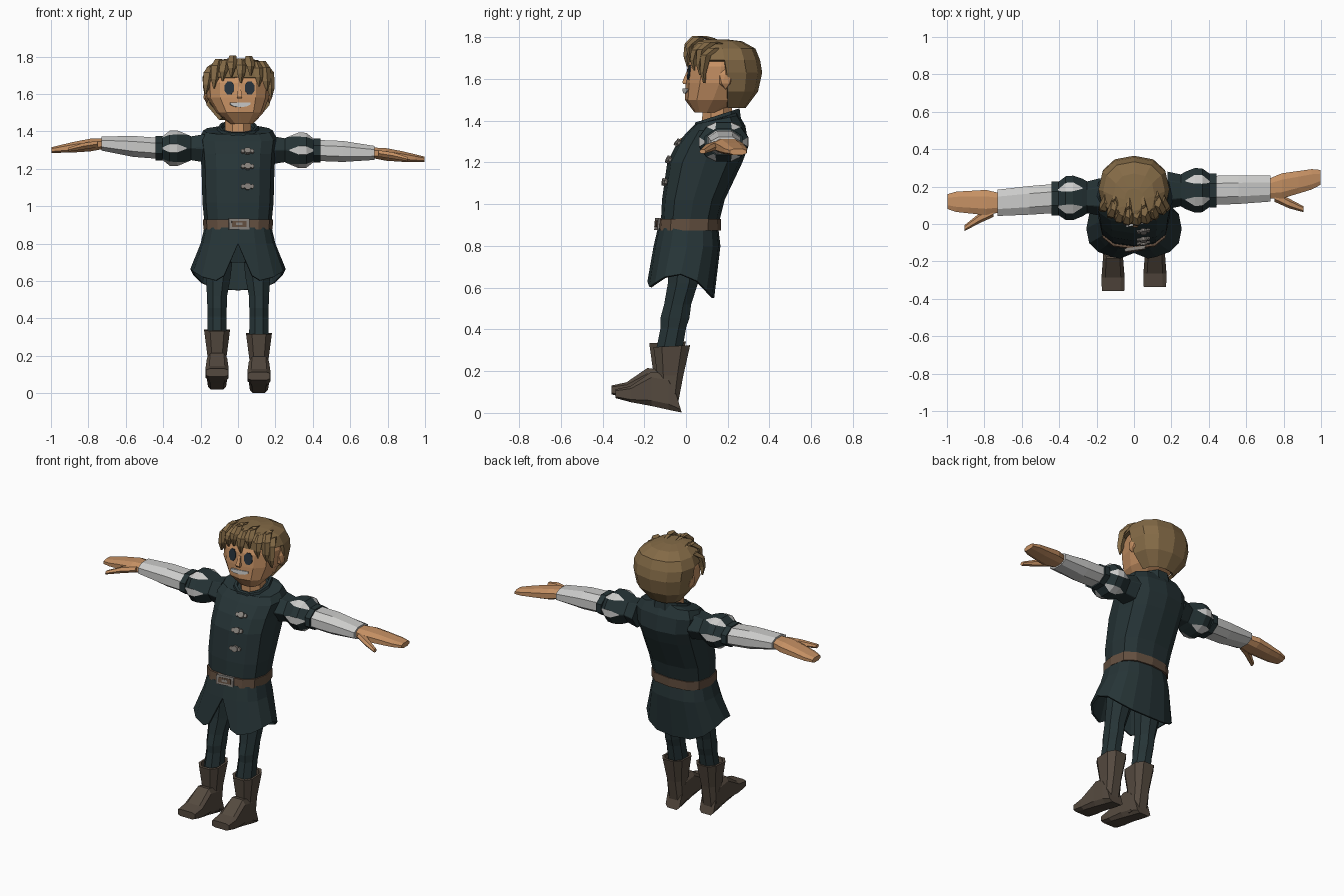
import bpy, bmesh, math
from mathutils import Vector
from mathutils.bvhtree import BVHTree

cube = bpy.data.objects.get("Cube")
if cube:
    bpy.data.objects.remove(cube)


def material(name, *rgb):
    m = bpy.data.materials.new(name)
    m.use_nodes = True
    m.diffuse_color = (*rgb, 1)
    bsdf = m.node_tree.nodes["Principled BSDF"]
    bsdf.inputs["Base Color"].default_value = (*rgb, 1)
    bsdf.inputs["Roughness"].default_value = 0.9
    return m


SKIN = material("skin", .56, .28, .125)
HAIR = material("brown hair", .23, .145, .062)
CLOTH = material("dark cloth", .019, .034, .037)
LINEN = material("white linen", .6, .6, .59)
LEATHER = material("boot leather", .09, .068, .05)
BELT = material("belt leather", .125, .078, .05)
METAL = material("dull metal", .24, .22, .2)
EYE = material("dark eye", .02, .032, .045)


def make(name, mats, verts, faces, indices=None):
    mesh = bpy.data.meshes.new(name)
    mesh.from_pydata([tuple(v) for v in verts], [], faces)
    for m in mats:
        mesh.materials.append(m)
    if indices:
        for p, k in zip(mesh.polygons, indices):
            p.material_index = k
    bm = bmesh.new()
    bm.from_mesh(mesh)
    bmesh.ops.recalc_face_normals(bm, faces=bm.faces)
    bm.to_mesh(mesh)
    bm.free()
    obj = bpy.data.objects.new(name, mesh)
    bpy.context.scene.collection.objects.link(obj)
    return obj


def loft(name, mats, rings, n=8, axis="z", power=1.0, angles=None, rule=None):
    """Skin rings of (position, centre a, centre b, radius a, radius b, slope)."""
    def soft(c):
        return math.copysign(abs(c) ** power, c) if abs(c) > 1e-6 else 0
    verts, faces, idx = [], [], []
    for i, ring in enumerate(rings):
        pos, a, b, ra, rb = ring[:5]
        slope = ring[5] if len(ring) > 5 else 0
        for j in range(n):
            t = angles(i, j) if angles else math.tau * (j + .5 * (n in (4, 8))) / n
            da, db = ra * soft(math.cos(t)), rb * soft(math.sin(t))
            p = pos + slope * db
            verts.append({"z": (a + da, b + db, p), "x": (p, a + da, b + db),
                          "y": (a + da, p, b + db)}[axis])
    for i in range(len(rings) - 1):
        for j in range(n):
            k = (j + 1) % n
            faces.append((i * n + j, i * n + k, i * n + n + k, i * n + n + j))
            idx.append(rule(i, j) if rule else 0)
    last = (len(rings) - 1) * n
    faces += [tuple(range(n)), tuple(range(last, last + n))]
    return make(name, mats, verts, faces, idx + [0, 0])


def surface(obj):
    return BVHTree.FromPolygons([v.co for v in obj.data.vertices],
                                [p.vertices[:] for p in obj.data.polygons])


def plate(name, mat, tree, x, z, w, h, n=8, lift=.006, cut=None):
    """Thin prism laid on the front of a surface."""
    hit, normal = tree.ray_cast(Vector((x, -2, z)), Vector((0, 1, 0)))[:2]
    if normal.y > 0:
        normal = -normal
    u = Vector((0, 0, 1)).cross(normal).normalized()
    v = normal.cross(u)
    r = 1 / math.cos(math.pi / n)
    verts = []
    for d in (-.008, lift):
        for j in range(n):
            t = math.tau * (j + .5) / n
            up = r * math.sin(t)
            if cut is not None:
                up = min(up, cut)
            verts.append(hit + normal * d + u * w * r * math.cos(t) / 2 + v * h * up / 2)
    faces = [(j, (j + 1) % n, n + (j + 1) % n, n + j) for j in range(n)]
    return make(name, [mat], verts, faces + [tuple(range(n)), tuple(range(n, 2 * n))])


# Tunic, collar, neck and belt
tunic = loft("tunic", [CLOTH], [
    (.92, 0, .02, .18, .14), (1.02, 0, .035, .19, .15), (1.2, 0, .09, .195, .18),
    (1.28, 0, .125, .2, .175), (1.36, 0, .145, .21, .14, .1),
    (1.405, 0, .15, .185, .105, .2), (1.41, 0, .15, .11, .1, .3)], 12, power=.75)
loft("collar", [CLOTH], [
    (1.37, 0, .15, .125, .12, .3), (1.425, 0, .15, .108, .112, .32),
    (1.425, 0, .15, .092, .096, .32), (1.39, 0, .15, .08, .085, .3)], 10)
loft("neck", [SKIN], [(1.36, 0, .15, .075, .08), (1.52, 0, .15, .075, .075)], 8)
belt = loft("belt", [BELT], [(.875, 0, .015, .185, .152), (.93, 0, .018, .187, .15)],
            12, power=.75)
strap = surface(belt)
plate("buckle_frame", METAL, strap, .005, .905, .11, .058, 4, .009)
plate("buckle_gap", BELT, strap, .005, .905, .08, .032, 4, .012)
plate("buckle_pin", METAL, strap, .005, .905, .035, .015, 4, .014)
chest = surface(tunic)
for z in (1.29, 1.21, 1.105):
    plate("clasp", METAL, chest, .05, z, .036, .036, 8, .018)
    for side in (-1, 1):
        plate("clasp_wing", METAL, chest, .05 + side * .025, z, .02, .022, 6, .012)

# Flared skirt, closed at the waist and slit at the front
cols, rows = 16, [(.885, .18, .145, .01), (.8, .2, .16, .005), (.6, .255, .16, -.025)]
verts, faces = [], []
for r, (z, rx, ry, cy) in enumerate(rows):
    for j in range(cols + 1):
        t = -math.pi / 2 + math.tau * j / cols
        c, s = math.cos(t), math.sin(t)
        x = rx * math.copysign(abs(c) ** .8, c) if abs(c) > 1e-6 else 0
        y = cy + ry * math.copysign(abs(s) ** .75, s)
        hem = 0
        if r == 2:
            hem = .065 * abs(c) ** 3 - .05 * max(s, 0)
            if j in (0, cols):
                x, hem = (.075 if j == 0 else -.075), .03
        verts.append((x, y, z + hem))
for r in range(2):
    for j in range(cols):
        k = r * (cols + 1) + j
        faces.append((k, k + 1, k + cols + 2, k + cols + 1))
skirt = make("skirt", [CLOTH], verts, faces)
bm = bmesh.new()
bm.from_mesh(skirt.data)
bmesh.ops.remove_doubles(bm, verts=bm.verts, dist=.001)
bmesh.ops.recalc_face_normals(bm, faces=bm.faces)
bm.to_mesh(skirt.data)
bm.free()
skirt.modifiers.new("thickness", "SOLIDIFY").thickness = .012

# Legs and boots
loft("hips", [CLOTH], [(.7, 0, .01, .1, .08), (.88, 0, .015, .16, .13)], 8)
for side, dy, dz in ((1, .015, 0), (-1, -.005, .018)):
    x = side * .112
    loft("leg", [CLOTH], [
        (.82, x * .85, .01, .085, .09), (.62, x * .95, -.015, .072, .078),
        (.52, x, -.04, .058, .07), (.455, x, -.053, .056, .075),
        (.41, x, -.06, .054, .066), (.28, x, -.085, .058, .068)], 8)
    loft("boot_shaft", [LEATHER], [
        (.05, x, -.095 + dy, .052, .045), (.18 + dz, x, -.09 + dy, .054, .066),
        (.32 + dz, x, -.083 + dy, .073, .093, .05), (.32 + dz, x, -.083 + dy, .06, .075, .05),
        (.29, x, -.08 + dy, .055, .07)], 8, power=.7)
    loft("boot_foot", [LEATHER], [
        (-.05 + dy, x, .05 + dz, .05, .05, -.3), (-.1 + dy, x, .1 + dz, .054, .088),
        (-.18 + dy, x, .115 + dz, .056, .085), (-.28 + dy, x, .09 + dz, .064, .04),
        (-.352 + dy, x, .092 + dz, .062, .022)], 8, "y", .45)


# Arms with slashed puff sleeves
def slash_angle(i, j):
    half = {3: 13, 4: 13}.get(i, 2)
    return math.radians(60 * (j // 2) + (half if j % 2 else -half))


ARMS = {1: [(.18, .18, 1.3), (.45, .18, 1.298), (.73, .19, 1.285), (1, .25, 1.25)],
        -1: [(.18, .145, 1.31), (.45, .135, 1.31), (.73, .113, 1.335), (1, .12, 1.3)]}


def arm_ring(side, x, ry, rz):
    for (x0, y0, z0), (x1, y1, z1) in zip(ARMS[side], ARMS[side][1:]):
        if x <= x1:
            f = (x - x0) / (x1 - x0)
            return (side * x, y0 + f * (y1 - y0), z0 + f * (z1 - z0), ry, rz)


for side in (1, -1):
    def ring(*args):
        return arm_ring(side, *args)
    loft("puff_sleeve", [CLOTH, LINEN], [
        ring(.18, .1, .085), ring(.25, .085, .072), ring(.275, .1, .085),
        ring(.325, .122, .1), ring(.365, .12, .098), ring(.41, .085, .066)],
        12, "x", angles=slash_angle,
        rule=lambda i, j: int(2 <= i <= 4 and j % 2 == 0))
    loft("sleeve_band", [CLOTH], [ring(.405, .098, .07), ring(.44, .098, .07)], 8, "x")
    loft("forearm_sleeve", [LINEN], [
        ring(.43, .083, .06), ring(.56, .082, .06), ring(.73, .075, .04)], 8, "x", .85)
    loft("hand", [SKIN], [
        ring(.72, .055, .03), ring(.79, .072, .036), ring(.88, .064, .03),
        ring(.95, .058, .022), ring(.998, .042, .016)], 8, "x", .8)
    px, py, pz = ring(.75, 0, 0)[:3]
    loft("thumb", [SKIN], [
        (px, py - .045, pz, .03, .02), (px + side * .08, py - .085, pz - .012, .026, .02),
        (px + side * .155, py - .125 + side * .01, pz - .03, .016, .012)], 6, "x")

# Head and facial features
head = loft("head", [SKIN], [
    (1.44, .02, .1, .06, .06), (1.5, .01, .13, .125, .135), (1.58, 0, .16, .165, .162),
    (1.66, 0, .168, .17, .16), (1.75, 0, .18, .135, .13)], 12, power=.8)
face = surface(head)
for side in (-1, 1):
    plate("eye", EYE, face, .008 + side * .054, 1.632, .052, .07, 8, .004)
    plate("eyebrow", HAIR, face, .008 + side * .054, 1.692, .06, .014, 4, .005)
    bpy.ops.mesh.primitive_ico_sphere_add(subdivisions=1, radius=1,
                                          location=(side * .168, .19, 1.6))
    ear = bpy.context.object
    ear.name = "ear"
    ear.scale = (.018, .035, .05)
    ear.data.materials.append(SKIN)
plate("mouth", LINEN, face, .012, 1.55, .11, .04, 10, .005, cut=.25)
loft("nose", [SKIN], [(1.575, .008, .0, .018, .018), (1.585, .008, -.004, .02, .02),
                      (1.64, .008, .012, .008, .01)], 4)

# Hair cap, opened over the face and ears
hair = loft("hair", [HAIR], [
    (1.46, 0, .2, .1, .085), (1.54, 0, .2, .168, .145), (1.63, 0, .195, .186, .17),
    (1.69, 0, .185, .19, .17), (1.745, 0, .175, .165, .158),
    (1.78, 0, .15, .11, .12), (1.79, 0, .13, .05, .06)], 12, power=.85)
bm = bmesh.new()
bm.from_mesh(hair.data)
gone = [f for f in bm.faces if f.calc_center_median().z < 1.665
        and (f.calc_center_median().y < .22 or len(f.verts) > 4)]
bmesh.ops.delete(bm, geom=gone, context="FACES")
bm.to_mesh(hair.data)
bm.free()
hair.modifiers.new("thickness", "SOLIDIFY").thickness = .02

# Hanging locks of the fringe
LOCKS = [(-.168, 1.6), (-.125, 1.63), (-.08, 1.67), (-.035, 1.69), (.015, 1.66),
         (.065, 1.7), (.11, 1.64), (.15, 1.62), (.172, 1.58)]
for k, (x, tip) in enumerate(LOCKS):
    y = 2.7 * x * x
    top = 1.79 - 1.4 * x * x + .018 * (k % 2)
    loft("fringe_lock", [HAIR], [
        (tip, x * 1.03, y + .008, .005, .006), (tip + .05, x, y + .002, .023, .016),
        (top - .035, x * .95, y + .016, .03, .026), (top, x * .85, y + .06, .02, .035),
        (top - .012, x * .75, y + .11, .01, .03)], 5)
